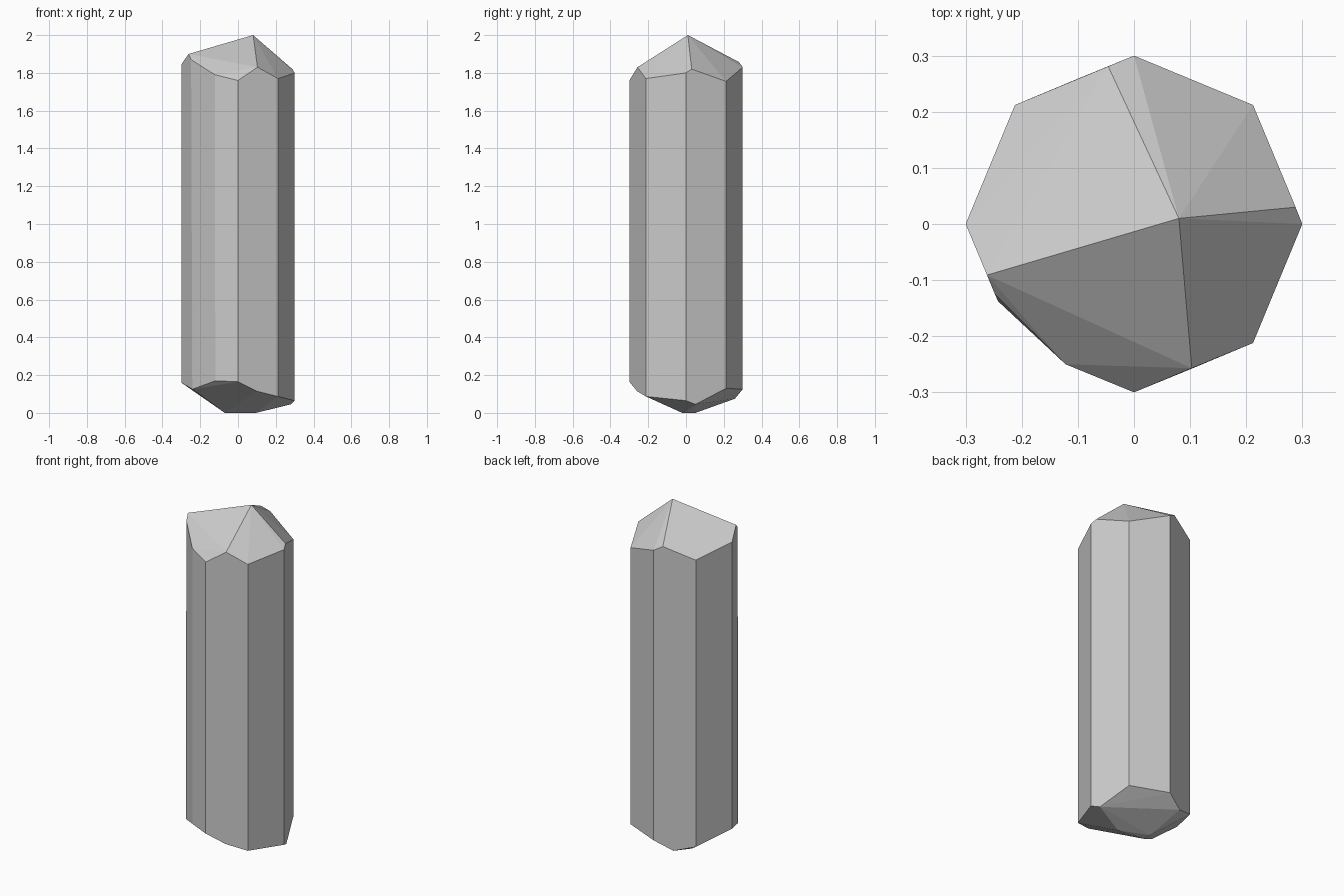
import bpy, bmesh
from math import cos, sin, pi, radians

if "Cube" in bpy.data.objects:
    bpy.data.objects.remove(bpy.data.objects["Cube"])

R = 0.3

# Octagonal shaft corners: index -> (bottom z, top z); corner 5 is chipped away
shaft = {0: (0.065, 1.80), 1: (0.13, 1.755), 2: (0.125, 1.83), 3: (0.11, 1.795),
         4: (0.16, 1.845), 6: (0.165, 1.76), 7: (0.087, 1.77)}
points = [(R * cos(i * pi / 4), R * sin(i * pi / 4), z)
          for i, heights in shaft.items() for z in heights]

# Slanted facet replacing the chipped corner
points += [(-0.248, -0.125, 1.87), (-0.242, -0.138, 0.125),
           (-0.122, -0.25, 1.79), (-0.12, -0.25, 0.17)]

# Pointed tip and the facet corners around it
points += [(0.08, 0.01, 2.0), (0.103, -0.257, 1.83), (0.288, 0.03, 1.82),
           (-0.046, 0.281, 1.857), (-0.262, -0.091, 1.90)]

# Blunt base and the facet corners around it
points += [(-0.07, 0.05, 0), (-0.07, 0.0, 0), (0.095, -0.02, 0),
           (0.279, 0.05, 0.045), (-0.10, 0.259, 0.075), (0.10, -0.259, 0.115)]

# Crystal body: convex skin over all the corners
bm = bmesh.new()
for p in points:
    bm.verts.new(p)
bmesh.ops.convex_hull(bm, input=bm.verts[:])
bmesh.ops.delete(bm, geom=[v for v in bm.verts if not v.link_faces], context='VERTS')
bmesh.ops.dissolve_limit(bm, angle_limit=radians(1.5), verts=bm.verts[:], edges=bm.edges[:])
bmesh.ops.recalc_face_normals(bm, faces=bm.faces[:])

mesh = bpy.data.meshes.new("crystal")
bm.to_mesh(mesh)
bm.free()
bpy.context.collection.objects.link(bpy.data.objects.new("crystal", mesh))
